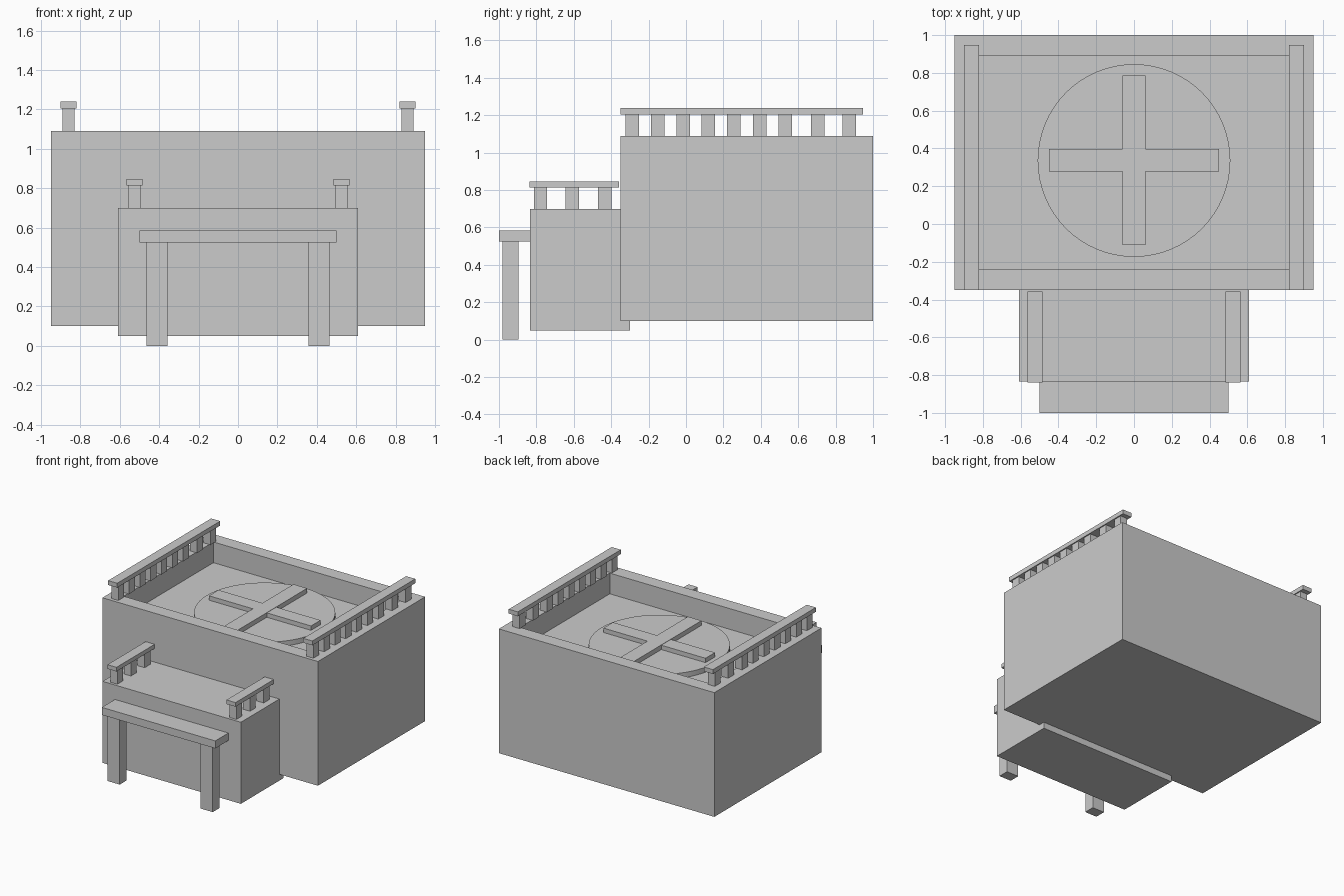
import bpy, bmesh
from mathutils import Vector

if "Cube" in bpy.data.objects:
    bpy.data.objects.remove(bpy.data.objects["Cube"])


def box(name, x0, x1, y0, y1, z0, z1):
    """Axis-aligned box given by its extents."""
    lo, hi = Vector((x0, y0, z0)), Vector((x1, y1, z1))
    bm = bmesh.new()
    bmesh.ops.create_cube(bm, size=1)
    for v in bm.verts:
        v.co = Vector(v.co[i] * (hi[i] - lo[i]) for i in range(3))
    me = bpy.data.meshes.new(name)
    bm.to_mesh(me)
    bm.free()
    ob = bpy.data.objects.new(name, me)
    ob.location = (lo + hi) / 2
    bpy.context.collection.objects.link(ob)
    return ob


def pair(name, x0, x1, *rest):
    """The same box on both sides of the centre line."""
    box(name + "_right", x0, x1, *rest)
    box(name + "_left", -x1, -x0, *rest)


def railing(name, x, y0, y1, z0, z1, z2, posts):
    """Rail on a row of square posts, on both sides."""
    pair(name + "_rail", x - 0.04, x + 0.04, y0, y1, z1, z2)
    for i, y in enumerate(posts):
        pair(f"{name}_post_{i + 1}", x - 0.031, x + 0.031,
             y - 0.036, y + 0.036, z0, z1)


# Main block with a sunken roof
body = box("main_block", -0.95, 0.95, -0.35, 1.0, 0.10, 1.09)
bm = bmesh.new()
bm.from_mesh(body.data)
bm.normal_update()
top = max(bm.faces, key=lambda f: f.normal.z)
bmesh.ops.inset_region(bm, faces=[top], thickness=0.155)
ext = bmesh.ops.extrude_discrete_faces(bm, faces=[top])
for v in ext["faces"][0].verts:
    v.co.z -= 0.165
bm.to_mesh(body.data)
bm.free()

# Round pad with a raised cross
bpy.ops.mesh.primitive_cylinder_add(vertices=64, radius=0.51, depth=0.04,
                                    location=(0, 0.336, 0.945))
pad = bpy.context.object
pad.name = "round_pad"
bpy.ops.object.shade_smooth_by_angle()
box("cross_bar_long", -0.06, 0.06, -0.11, 0.785, 0.96, 1.002)
box("cross_bar_side", -0.45, 0.45, 0.277, 0.397, 0.96, 1.0)

# Front block
box("front_block", -0.61, 0.61, -0.835, -0.30, 0.05, 0.70)

# Railings on both roofs
railing("roof", 0.86, -0.35, 0.947, 1.09, 1.205, 1.24,
        [-0.287, -0.152, -0.015, 0.12, 0.256, 0.394, 0.53, 0.705, 0.874])
railing("front", 0.525, -0.838, -0.357, 0.70, 0.813, 0.846,
        [-0.778, -0.607, -0.434])

# Porch canopy on two legs
box("canopy", -0.5, 0.5, -1.0, -0.835, 0.525, 0.585)
pair("canopy_leg", 0.357, 0.463, -0.98, -0.895, 0.0, 0.525)
